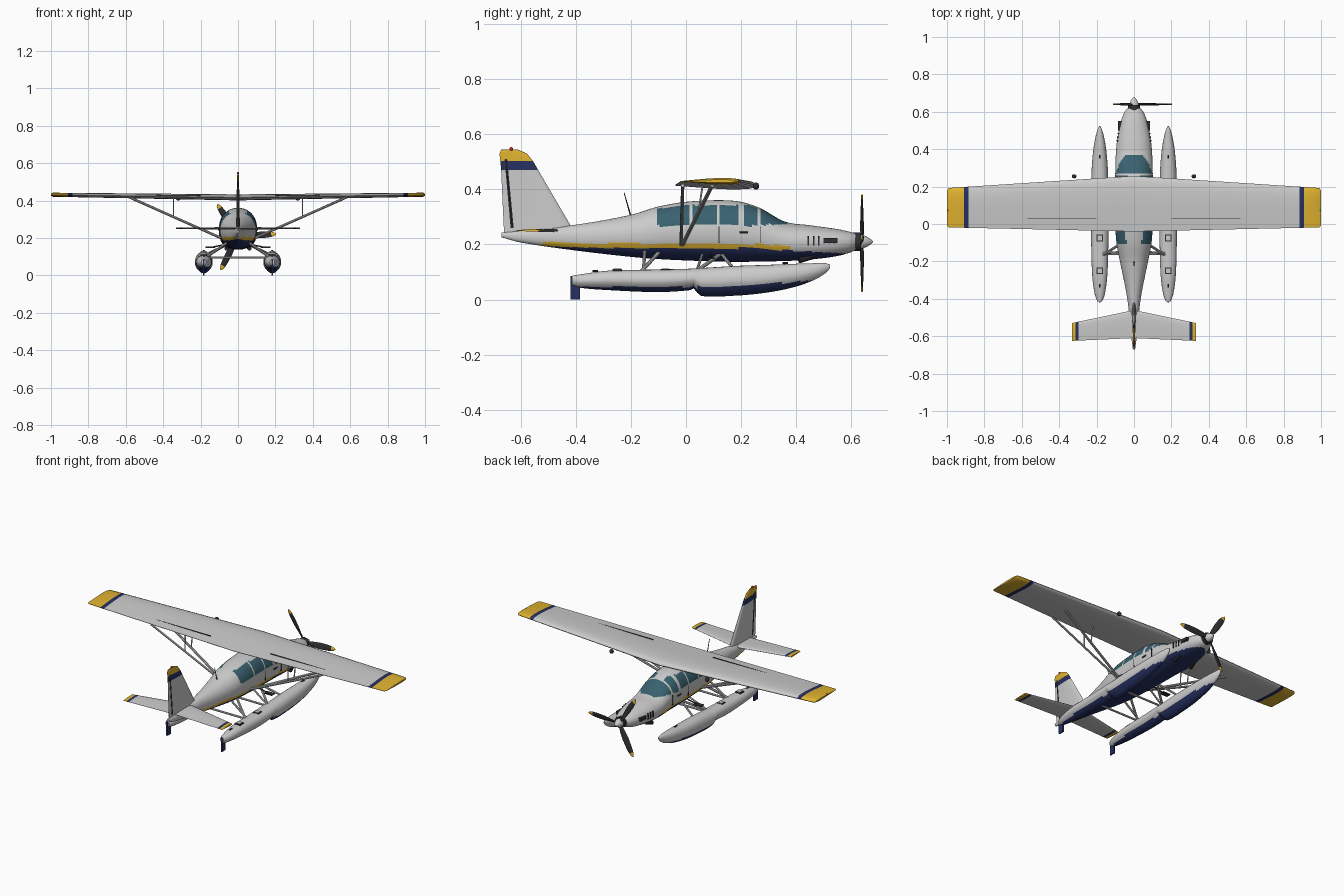
import bpy, bmesh, math
from mathutils import Vector

if "Cube" in bpy.data.objects:
    bpy.data.objects.remove(bpy.data.objects["Cube"])

def mat(name, r, g, b):
    m = bpy.data.materials.new(name)
    m.diffuse_color = (r, g, b, 1)
    m.use_nodes = True
    m.node_tree.nodes["Principled BSDF"].inputs["Base Color"].default_value = m.diffuse_color
    return m

WHITE = mat("paint", .75, .76, .77)
NAVY = mat("navy", .02, .03, .12)
GOLD = mat("gold", .75, .45, .03)
GLASS = mat("glass", .04, .12, .16)
DARK = mat("dark", .03, .03, .035)
RED = mat("red", .6, .02, .02)
GREEN = mat("green", .02, .5, .05)
PAINTS = [WHITE, NAVY, GOLD, GLASS, DARK]

def finish(name, bm, mats, angle=35):
    bmesh.ops.recalc_face_normals(bm, faces=bm.faces)
    me = bpy.data.meshes.new(name)
    bm.to_mesh(me)
    bm.free()
    for m in mats:
        me.materials.append(m)
    ob = bpy.data.objects.new(name, me)
    bpy.context.collection.objects.link(ob)
    bpy.ops.object.select_all(action='DESELECT')
    ob.select_set(True)
    bpy.context.view_layer.objects.active = ob
    bpy.ops.object.shade_smooth_by_angle(angle=math.radians(angle))
    return ob

def loft(name, rings, paint=None, mats=PAINTS, angle=35):
    bm = bmesh.new()
    vs = [[bm.verts.new(p) for p in r] for r in rings]
    n = len(vs[0])
    for a, b in zip(vs, vs[1:]):
        for i in range(n):
            bm.faces.new((a[i], a[(i + 1) % n], b[(i + 1) % n], b[i]))
    bm.faces.new(vs[0])
    bm.faces.new(vs[-1])
    if paint:
        for f in bm.faces:
            f.material_index = paint(f.calc_center_median())
    return finish(name, bm, mats, angle)

def sample(table, y):
    """Smooth (cubic) interpolation of a station table at y."""
    k = max(i for i in range(len(table) - 1) if table[i][0] <= y + 1e-9)
    p = [table[min(max(k + d, 0), len(table) - 1)] for d in (-1, 0, 1, 2)]
    h = p[2][0] - p[1][0]
    t = (y - p[1][0]) / h
    out = []
    for c in range(1, len(p[0])):
        m1 = (p[2][c] - p[0][c]) / (p[2][0] - p[0][0]) * h
        m2 = (p[3][c] - p[1][c]) / (p[3][0] - p[1][0]) * h
        out.append((2*t**3 - 3*t*t + 1) * p[1][c] + (t**3 - 2*t*t + t) * m1
                   + (3*t*t - 2*t**3) * p[2][c] + (t**3 - t*t) * m2)
    return out

def section(x, y, top, bot, w, n, e_top, e_bot):
    ring, c, h = [], (top + bot) / 2, (top - bot) / 2
    for i in range(n):
        a = 2 * math.pi * i / n
        ca, sa = math.cos(a), math.sin(a)
        e = 2 / (e_top if sa >= 0 else e_bot)
        ring.append((x + w * math.copysign(abs(ca)**e, ca), y,
                     c + h * math.copysign(abs(sa)**e, sa)))
    return ring

def rod(name, a, b, r, m=WHITE, r2=None, n=10):
    a, b = Vector(a), Vector(b)
    q = (b - a).to_track_quat('Z', 'Y')
    ring = lambda o, s: [o + q @ Vector((s * math.cos(2*math.pi*i/n), s * math.sin(2*math.pi*i/n), 0)) for i in range(n)]
    return loft(name, [ring(a, r), ring(b, r if r2 is None else r2)], None, [m])

def box(name, c, s, m):
    bm = bmesh.new()
    bmesh.ops.create_cube(bm, size=1)
    for v in bm.verts:
        v.co = Vector((c[0] + v.co.x * s[0], c[1] + v.co.y * s[1], c[2] + v.co.z * s[2]))
    return finish(name, bm, [m])

def ball(name, c, s, m):
    bm = bmesh.new()
    bmesh.ops.create_uvsphere(bm, u_segments=14, v_segments=8, radius=1)
    for v in bm.verts:
        v.co = Vector(c) + Vector(v.co[i] * s[i] for i in range(3))
    return finish(name, bm, [m])

# Fuselage: y, top z, bottom z, half width
body = [(-.67, .243, .226, .006), (-.6, .25, .207, .015), (-.4, .272, .178, .036),
        (-.2, .308, .155, .075), (-.1, .338, .147, .094), (0, .355, .142, .1),
        (.12, .361, .138, .102), (.2, .355, .137, .102), (.27, .332, .138, .1), (.36, .283, .14, .098),
        (.45, .27, .145, .09), (.55, .256, .158, .07), (.6, .245, .172, .05), (.617, .24, .18, .036)]

def body_paint(c):
    belly = .187 + (.03 * max(0, -c.y - .3)) - .05 * max(0, c.y - .2)
    if c.z < belly:
        return 1
    if -.52 < c.y < .38 and c.z < belly + .017:
        return 2
    if c.y > .275 and c.y < .365 and c.z > .272 and abs(c.x) > .004:
        return 3
    sill, head = .268, .343 - .13 * max(0, -c.y)
    pillar = any(abs(c.y - p) < .007 for p in (.018, .115, .2))
    if -.108 < c.y < .265 and sill < c.z < head and abs(c.x) > .035 and not pillar:
        return 3
    return 0

ys = [-.67 + 1.287 * i / 130 for i in range(131)]
loft("fuselage", [section(0, y, *sample(body, y), 64, 2.1, 2.2) for y in ys], body_paint)

# Wing, tailplane and fin: (span, leading y, chord, thickness, height)
def foil(name, secs, up, paint):
    prof = [(0, 0), (.02, .25), (.08, .42), (.2, .5), (.35, .5), (.55, .4), (.8, .2), (1, .04)]
    loop = [(u, t) for u, t in prof] + [(u, -t * .8 if up else -t) for u, t in reversed(prof[1:])]
    rings = []
    for s, le, ch, th, z in secs:
        rings.append([(s, le - u * ch, z + t * th) if up else (t * th, le - u * ch, s) for u, t in loop])
    return loft(name, rings, paint, angle=40)

def span_paint(blue, gold):
    return lambda c: 2 if abs(c.x) > gold else 1 if abs(c.x) > blue else 0

def wing_sec(x):
    a = abs(x)
    return (x, .257 - .065 * a, .297 - .087 * a, .036 - .012 * a, .415 + .015 * a)

half = [.1, .3, .5, .7, .885, .91, .99]
foil("wing", [(-1, .18, .19, .012, .43)] + [wing_sec(-a) for a in reversed(half)] + [wing_sec(0)]
     + [wing_sec(a) for a in half] + [(1, .18, .19, .012, .43)], True, span_paint(.885, .91))
tail_sec = lambda x: (x, -.46 - .21 * abs(x), .15 - .165 * abs(x), .014 - .014 * abs(x), .251)
foil("tailplane", [tail_sec(x) for x in (-.332, -.312, -.296, 0, .296, .312, .332)], True, span_paint(.296, .312))
foil("fin", [(.23, -.40, .26, .022, 0), (.27, -.42, .243, .02, 0), (.47, -.537, .135, .013, 0),
             (.503, -.556, .119, .012, 0), (.53, -.578, .1, .01, 0), (.545, -.61, .062, .006, 0)],
     False, lambda c: 2 if c.z > .503 else 1 if c.z > .47 else 0)
rod("rudder_hinge_line", (0, -.632, .26), (0, -.655, .51), .0065, DARK, .0055, 6)
ball("tail_beacon", (0, -.635, .547), (.006, .007, .007), RED)

# Propeller: spinner, back plate and three twisted blades
HUB = Vector((0, .64, .21))
rod("spinner_plate", (0, .608, .21), (0, .636, .21), .033, DARK, n=24)
loft("spinner", [[(r * math.cos(a * math.pi / 12), y, .21 + r * math.sin(a * math.pi / 12)) for a in range(24)]
                 for y, r in ((.63, .026), (.645, .024), (.66, .017), (.672, .009), (.68, .001))], None, [WHITE])
for k in range(3):
    a = math.radians(3 + 120 * k)
    out, side, fwd = Vector((math.cos(a), 0, math.sin(a))), Vector((-math.sin(a), 0, math.cos(a))), Vector((0, 1, 0))
    rings = []
    for r, w, tw in ((.015, .007, 40), (.05, .014, 30), (.1, .018, 18), (.15, .017, 12), (.178, .014, 10), (.195, .009, 8), (.203, .003, 8)):
        t = math.radians(tw)
        u, v = side * math.cos(t) + fwd * math.sin(t), fwd * math.cos(t) - side * math.sin(t)
        rings.append([HUB + out * r + u * w * math.cos(i * math.pi / 5) + v * .003 * math.sin(i * math.pi / 5) for i in range(10)])
    loft(f"propeller_blade_{k}", rings, lambda c: 2 if (c - HUB).length > .178 else 4)

# Floats: y, top z, bottom z, half width (bottom steps up at y = 0.03)
hull = [(-.415, .086, .052, .012), (-.38, .092, .042, .026), (-.28, .105, .034, .04), (-.1, .109, .027, .046),
        (.015, .112, .034, .047), (.03, .113, .04, .047), (.05, .114, .014, .048), (.18, .122, .014, .047),
        (.3, .126, .026, .043), (.4, .13, .047, .034), (.47, .132, .073, .022), (.51, .132, .098, .01), (.524, .126, .114, .003)]
hy = [-.415 + .939 * i / 70 for i in range(71)]

for s, side in ((-1, "left"), (1, "right")):
    P = lambda x, y, z: (s * x, y, z)
    chine = lambda c: 1 if c.z < .046 + .06 * max(0, c.y - .1) else 0
    loft(side + "_float", [section(s * .183, y, *sample(hull, y), 28, 2.3, 1.6) for y in hy], chine)
    box(side + "_water_rudder", P(.183, -.403, .043), (.008, .034, .086), NAVY)
    for y in (-.25, -.075):
        box(f"{side}_float_hatch", P(.183, y, .107), (.036, .036, .008), DARK)
        box(f"{side}_hatch_lid", P(.183, y, .1115), (.026, .026, .004), WHITE)
    for y in (-.33, .36):
        rod(side + "_mooring_cleat", P(.183, y - .01, sample(hull, y)[0] + .004), P(.183, y + .01, sample(hull, y)[0] + .004), .004, DARK)
    # Float legs
    rod(side + "_rear_leg", P(.165, -.165, .1), P(.055, -.095, .175), .007)
    rod(side + "_rear_brace", P(.165, -.155, .1), P(.06, -.15, .175), .006)
    rod(side + "_front_leg", P(.165, .045, .108), P(.06, .125, .165), .007)
    rod(side + "_front_brace", P(.165, .17, .115), P(.06, .13, .165), .006)
    rod(side + "_diagonal_leg", P(.165, .04, .108), P(.06, .06, .165), .005)
    box(side + "_boarding_step", P(.148, .09, .15), (.05, .03, .006), DARK)
    rod(side + "_step_arm", P(.14, .09, .15), P(.07, .09, .165), .004, DARK)
    # Wing struts
    rod(side + "_front_wing_strut", P(.092, -.012, .2), P(.575, .095, .415), .007)
    rod(side + "_rear_wing_strut", P(.092, -.018, .2), P(.575, -.012, .415), .006)
    rod(side + "_front_jury_strut", P(.345, .044, .31), P(.345, .06, .412), .0035)
    rod(side + "_rear_jury_strut", P(.345, -.015, .31), P(.345, -.012, .41), .0035)
    # Lights, hinge lines and panel seams
    ball(side + "_navigation_light", P(.992, .075, .431), (.008, .014, .008), GREEN if s > 0 else RED)
    ball(side + "_landing_light", P(.32, .255, .412), (.013, .011, .013), DARK)
    for x0, x1 in ((.61, .88), (.2, .57)):
        box(side + "_wing_hinge_line", P((x0 + x1) / 2, .033 if x0 > .5 else .028, .427), (x1 - x0, .003, .006), DARK).rotation_euler = (0, 0, 0)
    # Engine louvres and exhaust
    for i in range(6):
        y = .445 + i * .019
        top, bot, w = sample(body, y)
        box(f"{side}_louvre_{i}", P(w - .001, y, .213), (.008, .006, .034 if i < 3 else .02), DARK)
    box(side + "_air_intake", P(.075, .525, .215), (.02, .05, .018), DARK)
    rod(side + "_exhaust_pipe", P(.05, .46, .155), P(.062, .41, .142), .009, DARK, .011)
    rod(side + "_door_handle", P(.103, .195, .243), P(.103, .225, .243), .004, DARK)
    for y in (.12, .27):
        box(side + "_door_seam", P(.0995, y, .235), (.006, .003, .06), DARK)

# Spreader bars and aerial
for y in (-.16, .045):
    rod("spreader_bar", (-.17, y, .096), (.17, y, .096), .006)
rod("aerial", (0, -.2, .3), (0, -.225, .388), .003, DARK, .0015)
